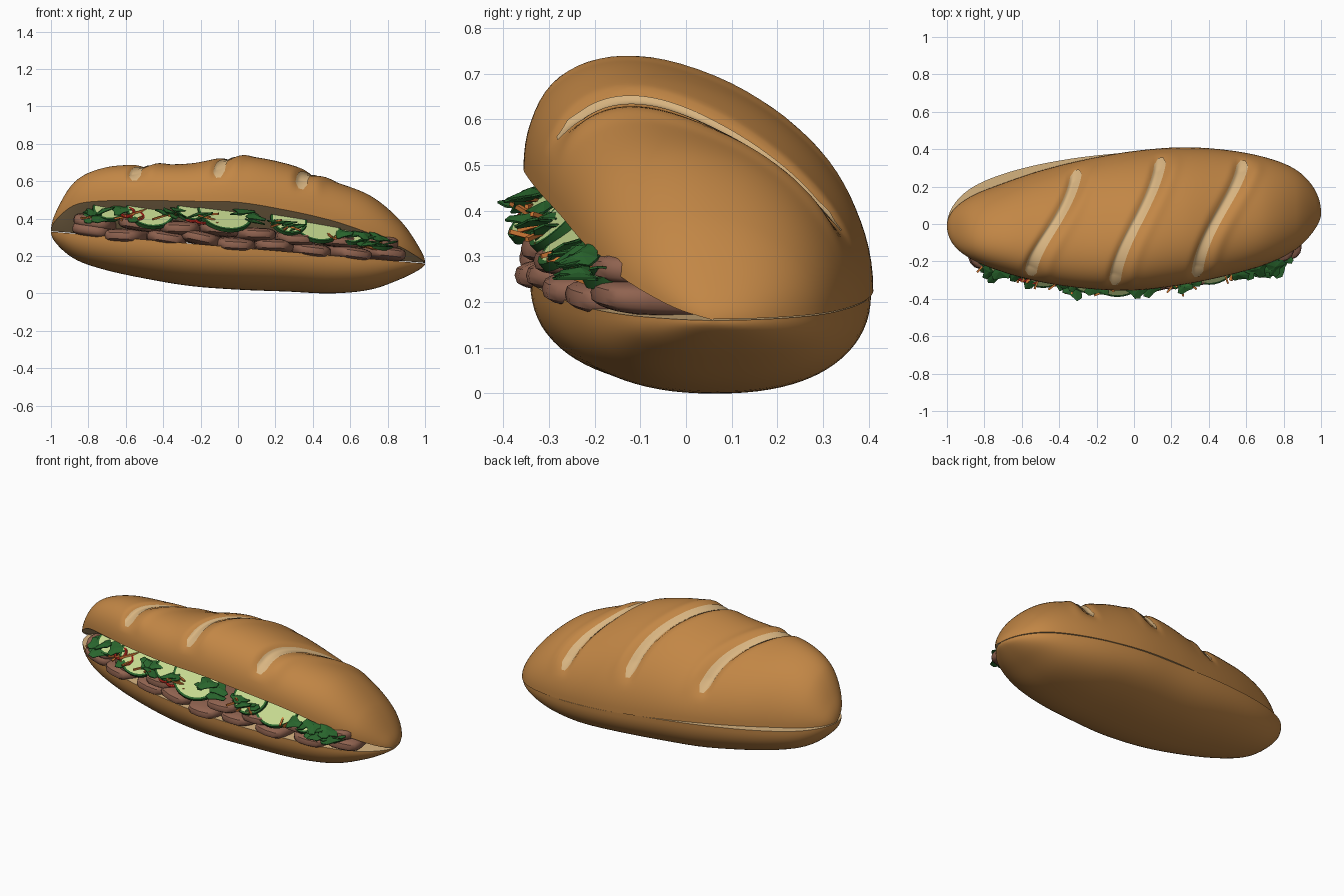
import bpy, bmesh, math, random
from mathutils import Matrix, Vector, Euler

if "Cube" in bpy.data.objects:
    bpy.data.objects.remove(bpy.data.objects["Cube"])

random.seed(7)
rnd = random.uniform


def mat(name, rgb):
    m = bpy.data.materials.new(name)
    m.diffuse_color = (*rgb, 1)
    m.use_nodes = True
    m.node_tree.nodes["Principled BSDF"].inputs["Base Color"].default_value = m.diffuse_color
    return m


CRUST = mat("crust", (.54, .24, .06))
CRUMB = mat("crumb", (.69, .46, .22))
MEAT = mat("meat", (.28, .125, .08))
FLESH = mat("cucumber flesh", (.55, .68, .27))
RIND = mat("cucumber rind", (.022, .12, .025))
LEAF = mat("leaf green", (.022, .13, .026))
CARROT = mat("carrot orange", (.70, .21, .04))
CHILI = mat("chili red", (.70, .03, .02))

# Loaf outlines, sampled at x = -cos(k * pi / 12)
FRONT = [-.01, -.11, -.19, -.255, -.31, -.345, -.355, -.325, -.275, -.215, -.135, -.03, .06]
BACK_TOP = [-.01, .075, .15, .215, .285, .345, .39, .41, .395, .355, .29, .185, .06]
BACK_LOW = [-.01, .10, .195, .265, .32, .36, .385, .405, .392, .35, .285, .18, .06]
CROWN = [.33, .45, .60, .67, .685, .69, .73, .69, .60, .52, .39, .25, .16]
BASE = [.33, .26, .18, .125, .08, .04, .02, .01, 0, .02, .075, .125, .16]
LIP = [.33, .40, .475, .495, .497, .493, .487, .445, .39, .32, .25, .19, .16]
SCORES = [-.43, .02, .46]


def interp(tab, th):
    """Smooth interpolation of an outline at angle th (0..pi)."""
    p = [2 * tab[0] - tab[1]] + tab + [2 * tab[-1] - tab[-2]]
    f = th / math.pi * (len(tab) - 1)
    k = min(int(f), len(tab) - 2)
    f -= k
    a, b, c, d = p[k:k + 4]
    return b + .5 * f * (c - a + f * (2 * a - 5 * b + 4 * c - d + f * (3 * (b - c) + d - a)))


def at_x(tab, x):
    return interp(tab, math.acos(-x))


def plane(x):
    return .245 - .085 * x


def arc(t, n):
    c, s = math.cos(t), math.sin(t)
    return -math.copysign(abs(c) ** (2 / n), c), abs(s) ** (2 / n)


def score_x(xc, u):
    return xc + .125 * math.sin(u * math.pi / 2)


def groove(e):
    """Score profile: steep wall on one side, long ramp on the other."""
    w = .022 if e < -.015 else .05
    return .027 * math.exp(-((e + .015) / w) ** 2) - .007 * math.exp(-((e - .085) / .03) ** 2)


def top_point(th, t, lift=0):
    """Point on the crown, with the three scored grooves pressed in."""
    x = -math.cos(th)
    yf, yb, zt, zf = (interp(q, th) for q in (FRONT, BACK_TOP, CROWN, LIP))
    zb = plane(x) + .003
    mid, d = (zf + zb) / 2, (zf - zb) / 2
    h = math.sqrt(max((zt - mid) ** 2 - d * d, 0))
    u, v = arc(t, 2.15)
    fade = min(1, max(0, (t / math.pi - .1) * 9)) * min(1, max(0, (.86 - t / math.pi) * 9))
    lift -= fade * sum(groove(x - score_x(xc, u)) for xc in SCORES)
    return Vector((x, (yf + yb) / 2 + (yb - yf) / 2 * u + lift * u, mid + d * -u + h * v + lift * v))


def finish(name, bm, mats, smooth=40, recalc=True):
    if recalc:
        bmesh.ops.recalc_face_normals(bm, faces=bm.faces)
    me = bpy.data.meshes.new(name)
    bm.to_mesh(me)
    bm.free()
    for m in mats:
        me.materials.append(m)
    if smooth:
        me.shade_smooth()
        me.set_sharp_from_angle(angle=math.radians(smooth))
    ob = bpy.data.objects.new(name, me)
    bpy.context.collection.objects.link(ob)
    return ob


def loft(bm, rings, closed, flat_from=None):
    grid = [[bm.verts.new(p) for p in r] for r in rings]
    n = len(grid[0])
    for a, b in zip(grid, grid[1:]):
        for j in range(n if closed else n - 1):
            k = (j + 1) % n
            f = bm.faces.new((a[j], b[j], b[k], a[k]))
            f.material_index = int(flat_from is not None and j >= flat_from)
    bmesh.ops.remove_doubles(bm, verts=bm.verts, dist=1e-4)


NX, NT = 180, 40

# Top bun: scored dome over a folded cut face
rings = []
for i in range(NX + 1):
    th = math.pi * i / NX
    x = -math.cos(th)
    yf, yb = interp(FRONT, th), interp(BACK_TOP, th)
    ring = [top_point(th, math.pi * j / NT) for j in range(NT + 1)]
    ring.append(Vector((x, yf + (yb - yf) * .56, plane(x) + .003)))
    rings.append(ring)
bm = bmesh.new()
loft(bm, rings, True, NT)
finish("top_bun", bm, [CRUST, CRUMB])

# Bottom bun: rounded base with a flat cut face
rings = []
for i in range(65):
    th = math.pi * i / 64
    x = -math.cos(th)
    yf, yb, zb = (interp(q, th) for q in (FRONT, BACK_LOW, BASE))
    yf = yb + (yf - yb) * .98
    ring = []
    for j in range(NT + 1):
        u, v = arc(math.pi * j / NT, 2.3)
        ring.append(Vector((x, (yf + yb) / 2 + (yb - yf) / 2 * u, plane(x) - (plane(x) - zb) * v)))
    rings.append(ring)
bm = bmesh.new()
loft(bm, rings, True, NT)
finish("bottom_bun", bm, [CRUST, CRUMB])

# Pale crumb strips lining the scores
bm = bmesh.new()
for xc in SCORES:
    rings = []
    for i in range(61):
        f = i / 60
        t = math.pi * (.13 + .70 * f)
        u = arc(t, 2.15)[0]
        w = min(1, math.sin(math.pi * f) * 3 + .4)
        rings.append([top_point(math.acos(-(score_x(xc, u) + w * (-.03 + .062 * j / 8))), t, .005)
                      for j in range(9)])
    loft(bm, rings, False)
finish("score_strips", bm, [CRUMB])

# Meat slices: two staggered layers of flattened rounded slabs
bm = bmesh.new()
for count, span, dz in [(9, .76, .022), (8, .75, .08)]:
    for i in range(count):
        x = -span + 2 * span * i / (count - 1) + rnd(-.02, .02)
        yf, yb = at_x(FRONT, x), at_x(BACK_TOP, x)
        hd = (yb - yf) * .29 + .02
        m = (Matrix.Translation((x, yf + hd + rnd(-.022, -.006), plane(x) + dz + rnd(-.01, .01)))
             @ Euler((rnd(-.04, .04), .1 + rnd(-.08, .14), .3 * x + rnd(-.15, .15))).to_matrix().to_4x4())
        vs = bmesh.ops.create_uvsphere(bm, u_segments=20, v_segments=12, radius=1)["verts"]
        for v in vs:
            q = [math.copysign(abs(c) ** .62, c) for c in v.co]
            v.co = m @ Vector((q[0] * .108, q[1] * hd, q[2] * .038))
finish("meat_slices", bm, [MEAT])

# Cucumber slices: pale discs with a dark rind
bm = bmesh.new()
for x, r, tilt, dz in [(-.7, .08, .7, .055), (-.47, .13, .72, .058), (-.25, .08, .7, .055), (-.07, .15, .68, .06),
                       (.27, .10, .72, .055), (.42, .13, .66, .052), (.6, .08, .6, .045), (.75, .09, .4, .02)]:
    m = (Matrix.Translation((x, at_x(FRONT, x) + r * .6, at_x(LIP, x) - dz))
         @ Euler((tilt + rnd(-.05, .05), .2 + rnd(-.05, .12), 0)).to_matrix().to_4x4())
    vs = bmesh.ops.create_cone(bm, cap_ends=True, segments=28, radius1=r, radius2=r, depth=.022,
                               matrix=m)["verts"]
    faces = {f for v in vs for f in v.link_faces}
    caps = [f for f in faces if len(f.verts) > 4]
    for f in faces:
        f.material_index = 1
    bmesh.ops.inset_region(bm, faces=caps, thickness=.012)
    for f in caps:
        f.material_index = 0
finish("cucumber_slices", bm, [FLESH, RIND], 30)

# Herb leaves: lobed, slightly cupped blades in clusters
bm = bmesh.new()
for xc, n, out in [(-.76, 5, .03), (-.6, 2, 0), (-.35, 4, .02), (-.22, 2, 0), (.06, 4, 0), (.27, 5, .01),
                   (.55, 3, .02), (.65, 4, .04), (.78, 5, .07)]:
    for i in range(n):
        x = xc + rnd(-.06, .06)
        s = rnd(.042, .06)
        m = (Matrix.Translation((x, at_x(FRONT, x) + rnd(-.005, .06) - out * rnd(.5, 1),
                                 at_x(LIP, x) - rnd(.045, .095) + max(0, x - .55) * .22))
             @ Euler((rnd(0, .6), rnd(-.2, .35), rnd(-.8, .8))).to_matrix().to_4x4())
        c = bm.verts.new(m @ Vector((0, 0, s * .2)))
        rim = []
        for k in range(12):
            a, rad = k * math.pi / 6, s * (1.05 if k % 4 < 2 else .68) * rnd(.9, 1.1)
            rim.append(bm.verts.new(m @ Vector((rad * math.cos(a) * 1.1, rad * math.sin(a), 0))))
        for k in range(12):
            bm.faces.new((c, rim[k], rim[(k + 1) % 12]))
leaves = finish("herb_leaves", bm, [LEAF], 0, False)
sol = leaves.modifiers.new("thickness", 'SOLIDIFY')
sol.thickness = .005

# Carrot shreds: thin sticks poking out of the filling
bm = bmesh.new()
for xc, n in [(-.75, 7), (-.58, 5), (-.36, 3), (-.12, 4), (.25, 5), (.5, 5), (.76, 6)]:
    for i in range(n):
        x = xc + rnd(-.07, .07)
        m = (Matrix.Translation((x, at_x(FRONT, x) + rnd(-.01, .03),
                                 at_x(LIP, x) - rnd(.06, .11) + max(0, x - .55) * .2))
             @ Euler((rnd(-.3, .3), rnd(-.3, .3), rnd(.2, 2.9))).to_matrix().to_4x4()
             @ Matrix.Diagonal((rnd(.07, .12), .01, .01, 1)))
        bmesh.ops.create_cube(bm, size=1, matrix=m)
finish("carrot_shreds", bm, [CARROT], 0)

# Chili rings: small tori
bm = bmesh.new()
for x, dz in [(-.59, .065), (-.54, .085), (-.25, .09), (-.2, .1)]:
    m = (Matrix.Translation((x, at_x(FRONT, x) + .012, at_x(LIP, x) - dz))
         @ Euler((rnd(.4, .7), rnd(-.2, .3), 0)).to_matrix().to_4x4())
    part = bmesh.new()
    loft(part, [[m @ Vector(((.034 + .008 * math.cos(b)) * math.cos(a),
                             (.034 + .008 * math.cos(b)) * math.sin(a), .008 * math.sin(b)))
                 for b in (k * math.pi / 4 for k in range(8))]
                for a in (k * math.pi / 10 for k in range(21))], True)
    bmesh.ops.recalc_face_normals(part, faces=part.faces)
    tmp = bpy.data.meshes.new("ring")
    part.to_mesh(tmp)
    part.free()
    bm.from_mesh(tmp)
    bpy.data.meshes.remove(tmp)
finish("chili_rings", bm, [CHILI])
